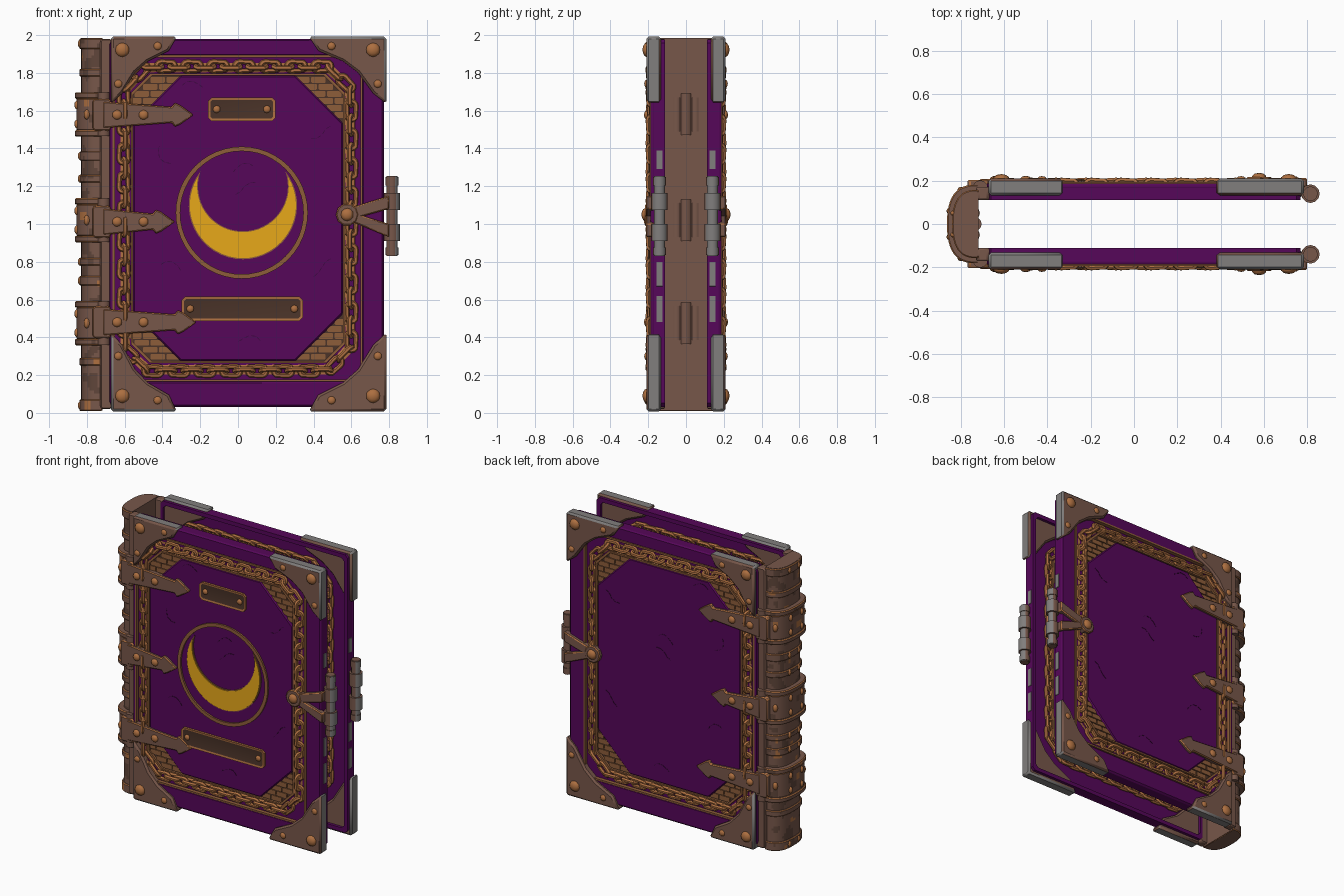
import bpy, bmesh, math, random
from mathutils import Vector, Matrix, noise

random.seed(4)
if "Cube" in bpy.data.objects:
    bpy.data.objects.remove(bpy.data.objects["Cube"])


def material(name, *rgb):
    m = bpy.data.materials.new(name)
    m.use_nodes = True
    m.diffuse_color = (*rgb, 1)
    m.node_tree.nodes["Principled BSDF"].inputs["Base Color"].default_value = (*rgb, 1)
    return m


PURPLE = material("purple leather", .092, .002, .1)
SHADE = material("dark purple", .045, .002, .05)
BROWN = material("brown metal", .185, .095, .068)
WORN = material("worn brown", .115, .06, .042)
DARK = material("dark brown", .07, .034, .022)
RUST = material("copper rust", .42, .16, .052)
BRICK = material("copper brick", .27, .11, .042)
GREY = material("bare grey metal", .22, .21, .205)
GOLD = material("gold", .92, .45, .012)
parts = []


def finish(name, bm, mats, bevel=0, mirror=True, worn=-1):
    """Turn a bmesh into an object; front parts mirror to the back cover."""
    bmesh.ops.recalc_face_normals(bm, faces=bm.faces)
    me = bpy.data.meshes.new(name)
    bm.to_mesh(me)
    bm.free()
    ob = bpy.data.objects.new(name, me)
    bpy.context.collection.objects.link(ob)
    for m in mats:
        me.materials.append(m)
    if bevel:
        b = ob.modifiers.new("bevel", 'BEVEL')
        b.width, b.segments, b.material = bevel, 1, worn
        b.limit_method, b.angle_limit = 'ANGLE', math.radians(40)
    if mirror:
        ob.modifiers.new("mirror", 'MIRROR').use_axis = (False, True, False)
    parts.append(ob)
    return ob


def prism(bm, pts, d0, d1):
    """Extrude an (x, z) outline from depth d0 out to depth d1 on the front."""
    f = bm.faces.new([bm.verts.new((x, -d0, z)) for x, z in pts])
    ext = bmesh.ops.extrude_face_region(bm, geom=[f])
    new = [g for g in ext["geom"] if isinstance(g, bmesh.types.BMVert)]
    bmesh.ops.translate(bm, verts=new, vec=(0, d0 - d1, 0))
    return [g for g in ext["geom"] if isinstance(g, bmesh.types.BMFace)][0]


def slab(name, pts, d0, d1, mats, **kw):
    bm = bmesh.new()
    prism(bm, pts, d0, d1)
    return finish(name, bm, mats, **kw)


def frame(name, outer, inner, d0, d1, mats, **kw):
    bm = bmesh.new()
    loops = [[bm.verts.new((x, -d, z)) for x, z in p]
             for p, d in ((outer, d0), (outer, d1), (inner, d1), (inner, d0))]
    n = len(outer)
    for a in range(4):
        p, q = loops[a], loops[(a + 1) % 4]
        for i in range(n):
            bm.faces.new((p[i], p[(i + 1) % n], q[(i + 1) % n], q[i]))
    return finish(name, bm, mats, **kw)


def octagon(x0, x1, z0, z1, c):
    return [(x0 + c, z0), (x1 - c, z0), (x1, z0 + c), (x1, z1 - c),
            (x1 - c, z1), (x0 + c, z1), (x0, z1 - c), (x0, z0 + c)]


def circle(cx, cz, r, n=48):
    return [(cx + r * math.cos(k * math.tau / n), cz + r * math.sin(k * math.tau / n)) for k in range(n)]


def post(bm, x, y, z0, z1, r):
    bmesh.ops.create_cone(bm, cap_ends=True, segments=12, radius1=r, radius2=r, depth=z1 - z0,
                          matrix=Matrix.Translation((x, y, (z0 + z1) / 2)))


# Covers: thin hollow tray with a raised rim, chain channel and chamfered centre panel
slab("cover_board", octagon(-.67, .75, .05, 1.96, .02), .16, .167, [PURPLE])
frame("cover_wall", octagon(-.68, .77, .032, 1.978, .02), octagon(-.66, .742, .06, 1.95, .02),
      .112, .17, [PURPLE])
frame("cover_rim", octagon(-.68, .772, .03, 1.98, .02), octagon(-.655, .655, .17, 1.89, .02),
      .161, .188, [PURPLE], bevel=.01)
frame("outer_trim", octagon(-.664, .66, .166, 1.894, .02), octagon(-.652, .648, .178, 1.882, .02),
      .162, .193, [BRICK])
frame("inner_trim", octagon(-.566, .566, .264, 1.796, .1), octagon(-.555, .555, .274, 1.785, .1),
      .15, .19, [BRICK])
slab("brick_bed", octagon(-.56, .56, .27, 1.79, .1), .155, .174, [DARK])
slab("centre_panel", octagon(-.555, .555, .275, 1.785, .25), .15, .188, [PURPLE], bevel=.008)
slab("hinge_strip", octagon(-.73, -.665, .02, 1.98, .01), .112, .172, [BROWN], bevel=.01)

# Bare wear on the fore edge
bm = bmesh.new()
for z0, z1 in ((.48, .62), (.67, .8), (1.29, 1.39)):
    prism(bm, octagon(.766, .774, z0, z1, .002), .125, .155)
finish("edge_wear", bm, [GREY])

# Brickwork in the four panel corners
bm = bmesh.new()
for sx in (-1, 1):
    for top in (0, 1):
        for row in range(7):
            for col in range(4):
                dx, dz = .045 + col * .085 - (row % 2) * .04, .022 + row * .037
                if .1 < dx + dz < .27 and dx > 0:
                    x, z = sx * (.555 - dx), (1.785 - dz if top else .275 + dz)
                    prism(bm, octagon(x - .039, x + .039, z - .0155, z + .0155, .005), .16, .181)
finish("corner_bricks", bm, [BRICK])


# Chains running round each cover, outside and inside
def link(bm, mat, half=.041, w=.025, r=.0135):
    rings = []
    for k in range(12):
        a = k * math.tau / 12
        n = Vector((math.cos(a), math.sin(a), 0))
        c = Vector((n.x * w + math.copysign(half - .016, n.x + 1e-6), n.y * w, 0))
        rings.append([bm.verts.new(mat @ (c + r * (n * math.cos(b) + Vector((0, 0, math.sin(b))))))
                      for b in (j * math.tau / 6 for j in range(6))])
    for k in range(12):
        p, q = rings[k], rings[(k + 1) % 12]
        for j in range(6):
            bm.faces.new((p[j], p[(j + 1) % 6], q[(j + 1) % 6], q[j]))


def chain(name, depth, tilt):
    bm = bmesh.new()
    path = octagon(-.605, .6, .222, 1.835, .12)
    for i, a in enumerate(path):
        b = path[(i + 1) % 8]
        a, b = Vector((a[0], -depth, a[1])), Vector((b[0], -depth, b[1]))
        n = 2 * max(1, round((b - a).length / .145))
        t = (b - a).normalized()
        side = t.cross(Vector((0, 1, 0)))
        rot = Matrix((t, side, t.cross(side))).transposed().to_4x4()
        for k in range(n):
            spin = Matrix.Rotation(tilt if k % 2 else .15, 4, 'X')
            link(bm, Matrix.Translation(a.lerp(b, (k + .5) / n)) @ rot @ spin)
    finish(name, bm, [RUST])


chain("cover_chain", .179, 1.15)
chain("inside_chain", .153, .5)

# Metal corner guards with concave inner edges and bare outer sides
GUARD = [(0, 0), (.41, 0), (.36, .075), (.23, .13), (.15, .19), (.07, .3), (0, .355)]
rivets = []
for side, x, sx in (("left", .785, -1), ("right", -.672, .85)):
    for end, z, sz in (("upper", 1.992, -1), ("lower", .008, 1.17)):
        pts = [(x + u * sx, z + v * sz) for u, v in GUARD]
        ob = slab(f"{end}_{side}_corner", pts, .132, .21, [BROWN, GREY], bevel=.012)
        for f in ob.data.polygons:
            if max(abs(f.normal.x), abs(f.normal.z)) > .99:
                f.material_index = 1
        rivets += [(x + u * sx, -.208, z + v * sz, r)
                   for u, v, r in ((.07, .07, .038), (.29, .05, .022), (.045, .25, .022))]


# Rounded spine, ribs and hinge bands, all sweeps of one D profile
def spine_part(name, z0, z1, off, rings=2, patch=.3, bevel=0):
    bm = bmesh.new()
    prof = []
    for k in range(25):
        a = math.pi * (k / 24 - .5)
        c, s = max(0, math.cos(a)), math.sin(a)
        prof.append((-.718 - (.112 + off) * c ** .7, (.148 + off) * math.copysign(abs(s) ** .8, s)))
    rows = [[bm.verts.new((x, y, z0 + (z1 - z0) * i / (rings - 1))) for x, y in prof] for i in range(rings)]
    for a, b in zip(rows, rows[1:]):
        for k in range(25):
            j = (k + 1) % 25
            f = bm.faces.new((a[k], a[j], b[j], b[k]))
            v = noise.noise(f.calc_center_median() * 13)
            if k < 24:
                f.material_index = 1 if v > patch else 2 if v < -.5 else 0
    bm.faces.new(rows[0])
    bm.faces.new(rows[-1])
    finish(name, bm, [BROWN, WORN, RUST], bevel=bevel, mirror=False, worn=2 if bevel else -1)


spine_part("spine", .012, 1.985, 0, 130, .2)
for i, (z, h) in enumerate(((.04, .03), (.27, .02), (.7, .025), (.8, .02), (1.24, .02),
                            (1.36, .025), (1.8, .02), (1.955, .028))):
    spine_part(f"spine_rib_{i + 1}", z - h, z + h, .01, 3, .3, .005)

hinge_pins = bmesh.new()
for i, (z, tip, zs) in enumerate(((1.58, -.235, 1.578), (1.02, -.335, 1.012), (.475, -.22, .48))):
    spine_part(f"hinge_band_{i + 1}", z - .085, z + .085, .026, 5, .3, .006)
    for e in (-1, 1):
        spine_part(f"hinge_edge_{i + 1}_{'lower' if e < 0 else 'upper'}",
                   z + e * .1 - .017, z + e * .1 + .017, .034, 2, .4, .006)
    post(hinge_pins, -.71, -.168, z - .115, z + .115, .034)
    post(hinge_pins, -.742, -.05, z - .09, z + .09, .03)
    post(hinge_pins, -.738, 0, z - .11, z + .11, .034)
    half = [(-.715, .07), (tip - .115, .042), (tip - .1, .064), (tip - .07, .05)]
    pts = [(x, zs + w) for x, w in half] + [(tip, zs)] + [(x, zs - w) for x, w in reversed(half)]
    slab(f"strap_{i + 1}", pts, .16, .207, [BROWN, RUST], bevel=.006, worn=1)
    slab(f"strap_plate_{i + 1}", octagon(-.77, -.672, zs - .085, zs + .085, .012), .15, .203,
         [BROWN, RUST], bevel=.006, worn=1)
    rivets += [(x, -.207, zs, .026) for x in (-.64, -.5)]
    rivets += [(-.852, -.06, z + .05, .024), (-.852, -.06, z - .05, .024), (-.8, -.155, z, .028)]
finish("hinge_pins", hinge_pins, [BROWN])
rivets += [(-.835, -.05, z, .022) for z in (.04, .7, .8, 1.24, 1.36, 1.955)]

# Forked clasps with upright pins at the opening edge
bm = bmesh.new()
for z in (1.115, .965):
    prism(bm, [(.56, 1.05 + .025), (.585, 1.05 - .03), (.8, z - .035), (.8, z + .035)], .17, .212)
prism(bm, circle(.578, 1.05, .06, 10), .17, .216)
finish("clasp_arms", bm, [BROWN, RUST], bevel=.006, worn=1)
bm = bmesh.new()
post(bm, .815, -.14, .83, 1.255, .03)
for z0, z1, r in ((.835, .875, .034), (.91, 1.0, .043), (1.075, 1.165, .043), (1.205, 1.25, .034)):
    post(bm, .815, -.14, z0, z1, r)
ob = finish("clasp_pins", bm, [BROWN, GREY])
for f in ob.data.polygons:
    f.material_index = int(f.normal.x > .6)
rivets.append((.578, -.216, 1.05, .034))

# Front emblem: ring and crescent
frame("emblem_ring", circle(.02, 1.06, .35), circle(.02, 1.06, .326), .18, .2, [BRICK], mirror=False)


def crescent(name, ro, ri, d1, mat):
    cx, cz, gap = .026, 1.1, .1
    zt = (ro * ro - ri * ri + gap * gap) / (2 * gap)
    a, b = math.asin(zt / ro), math.asin((zt - gap) / ri)
    arc = [math.pi - a + (math.pi + 2 * a) * k / 32 for k in range(33)]
    back = [b - (math.pi + 2 * b) * k / 32 for k in range(1, 32)]
    pts = [(cx + ro * math.cos(t), cz + ro * math.sin(t)) for t in arc]
    pts += [(cx + ri * math.cos(t), cz + gap + ri * math.sin(t)) for t in back]
    slab(name, pts, .18, d1, [mat], mirror=False)


crescent("crescent_edge", .287, .238, .195, BRICK)
crescent("crescent_moon", .281, .243, .2, GOLD)

# Framed name plates with a rivet at each end
studs = []
for label, x0, x1, z0, z1 in (("upper", -.158, .198, 1.545, 1.67), ("lower", -.298, .343, .487, .615)):
    bm = bmesh.new()
    face = prism(bm, octagon(x0, x1, z0, z1, .018), .18, .203)
    bmesh.ops.inset_region(bm, faces=[face], thickness=.014, depth=-.003)
    face.material_index = 1
    finish(f"{label}_plate", bm, [RUST, DARK], mirror=False)
    studs += [(x, -.2, (z0 + z1) / 2, .02) for x in (x0 + .045, x1 - .045)]


# Faceted domed rivets
def domes(name, spots, mirror):
    bm = bmesh.new()
    for x, y, z, r in spots:
        flat = Matrix.Diagonal((.6 if x < -.78 else 1, .6, 1, 1))
        bmesh.ops.create_icosphere(bm, subdivisions=2, radius=r, matrix=Matrix.Translation((x, y, z)) @ flat)
    finish(name, bm, [RUST], mirror=mirror)


domes("metal_rivets", rivets, True)
domes("plate_rivets", studs, False)

# Fine cracks in the leather
bm = bmesh.new()
for x, z in ((-.03, 1.27), (.1, 1.22), (-.35, 1.32), (.38, 1.45), (-.3, .75), (.4, .72), (.12, .38), (-.18, 1.72)):
    ang = random.uniform(0, math.tau)
    for _ in range(4):
        ang += random.uniform(-.8, .8)
        dx, dz = .035 * math.cos(ang), .035 * math.sin(ang)
        prism(bm, [(x, z), (x + dx / 2 - dz * .07, z + dz / 2 + dx * .07), (x + dx, z + dz),
                   (x + dx / 2 + dz * .07, z + dz / 2 - dx * .07)], .18, .19)
        x, z = x + dx, z + dz
finish("leather_cracks", bm, [SHADE])

bpy.ops.object.select_all(action='DESELECT')
for ob in parts:
    ob.select_set(True)
bpy.context.view_layer.objects.active = parts[0]
bpy.ops.object.shade_smooth_by_angle(angle=math.radians(35))
